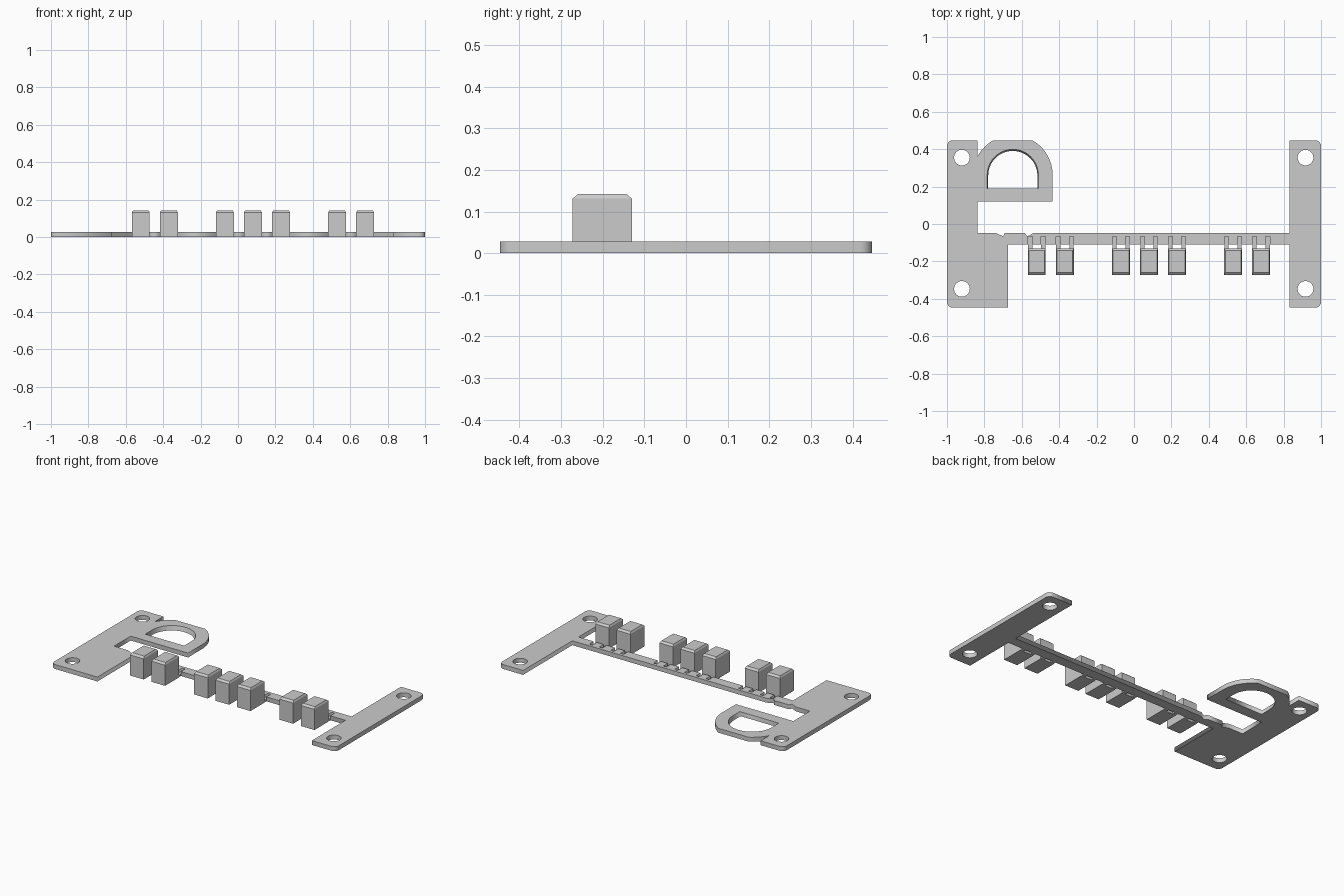
import bpy, bmesh, math

if "Cube" in bpy.data.objects:
    bpy.data.objects.remove(bpy.data.objects["Cube"])

T = 0.028                                   # plate thickness
KEYS = [-0.52, -0.37, -0.07, 0.08, 0.23, 0.53, 0.68]
ARM = 0.035                                 # hinge arm offset from key centre
ARM_W = 0.022
RING = (-0.648, 0.262)                      # centre of the D ring

grey = bpy.data.materials.new("light grey plastic")
grey.diffuse_color = (0.6, 0.6, 0.6, 1)
grey.use_nodes = True
grey.node_tree.nodes["Principled BSDF"].inputs["Base Color"].default_value = grey.diffuse_color


def arc(cx, cy, r, a0, a1, n):
    """Points along an arc, angles in degrees."""
    return [(cx + r * math.cos(math.radians(a0 + (a1 - a0) * i / n)),
             cy + r * math.sin(math.radians(a0 + (a1 - a0) * i / n))) for i in range(n + 1)]


def plate(name, loops):
    """Flat plate from an outline and its holes, standing on z = 0."""
    cu = bpy.data.curves.new(name + "_outline", 'CURVE')
    cu.dimensions = '2D'
    cu.fill_mode = 'BOTH'
    cu.extrude = T / 2
    for pts in loops:
        sp = cu.splines.new('POLY')
        sp.points.add(len(pts) - 1)
        for p, (x, y) in zip(sp.points, pts):
            p.co = (x, y, T / 2, 1)
        sp.use_cyclic_u = True
    tmp = bpy.data.objects.new(name + "_tmp", cu)
    bpy.context.collection.objects.link(tmp)
    dg = bpy.context.evaluated_depsgraph_get()
    me = bpy.data.meshes.new_from_object(tmp.evaluated_get(dg))
    bpy.data.objects.remove(tmp)
    bm = bmesh.new()
    bm.from_mesh(me)
    bmesh.ops.remove_doubles(bm, verts=bm.verts, dist=1e-5)
    zmid = sum(v.co.z for v in bm.verts) / len(bm.verts)
    for v in bm.verts:                      # seat exactly on the ground
        v.co.z = T if v.co.z > zmid else 0.0
        # ring opening tapers slightly towards the underside
        if v.co.z == 0 and -0.79 < v.co.x < -0.505 and 0.185 < v.co.y < 0.405:
            v.co.x = RING[0] + (v.co.x - RING[0]) * 0.96
            v.co.y = 0.19 + (v.co.y - 0.19) * 0.96
    bmesh.ops.recalc_face_normals(bm, faces=bm.faces)
    return finish(name, bm, me)


def finish(name, bm, me=None):
    me = me or bpy.data.meshes.new(name)
    bm.to_mesh(me)
    bm.free()
    me.name = name
    me.materials.clear()
    me.materials.append(grey)
    ob = bpy.data.objects.new(name, me)
    bpy.context.collection.objects.link(ob)
    return ob


def box(name, x0, x1, y0, y1, z0, z1, chamfer=None):
    """Box; chamfer = (x inset, y inset, height) narrows the top."""
    levels = [(z0, 0, 0), (z1, 0, 0)]
    if chamfer:
        ix, iy, h = chamfer
        levels = [(z0, 0, 0), (z1 - h, 0, 0), (z1, ix, iy)]
    bm = bmesh.new()
    rings = [[bm.verts.new(c) for c in ((x0 + ix, y0 + iy, z), (x1 - ix, y0 + iy, z),
                                        (x1 - ix, y1 - iy, z), (x0 + ix, y1 - iy, z))]
             for z, ix, iy in levels]
    bm.faces.new(rings[0][::-1])
    bm.faces.new(rings[-1])
    for a, b in zip(rings, rings[1:]):
        for i in range(4):
            j = (i + 1) % 4
            bm.faces.new((a[i], a[j], b[j], b[i]))
    return finish(name, bm)


# Frame outline, counter-clockwise: left foot, bar front edge with notches
outline = arc(-0.97, -0.417, 0.03, 180, 270, 5)
outline += [(-0.675, -0.447), (-0.675, -0.11)]
for kx in KEYS:
    for s in (-1, 1):
        a, b = kx + s * ARM - ARM_W / 2, kx + s * ARM + ARM_W / 2
        outline += [(a, -0.11), (a, -0.066), (b, -0.066), (b, -0.11)]

# Right mounting plate
outline += [(0.832, -0.11), (0.832, -0.447)]
outline += arc(0.97, -0.417, 0.03, 270, 360, 5)
outline += arc(0.97, 0.417, 0.03, 0, 90, 5)
outline += [(0.832, 0.447), (0.832, -0.047)]

# Bar back edge with two small nicks
outline += [(-0.535, -0.047), (-0.57, -0.066), (-0.585, -0.047),
            (-0.69, -0.047), (-0.70, -0.066), (-0.74, -0.047), (-0.838, -0.047)]

# D ring, then left mounting plate
outline += [(-0.838, 0.12), (-0.435, 0.12)]
outline += arc(*RING, 0.213, 2, 60.3, 10)
outline += arc(*RING, 0.213, 119.7, 153, 6)
outline += [(-0.838, 0.36), (-0.838, 0.447)]
outline += arc(-0.97, 0.417, 0.03, 90, 180, 5)

opening = [(-0.785, 0.19), (-0.511, 0.19)] + arc(*RING, 0.137, 0, 180, 24)
screw_holes = [arc(x, y, 0.042, 0, 348.75, 31)
               for x in (-0.92, 0.917) for y in (-0.347, 0.355)]
plate("frame", [outline, opening] + screw_holes)

# Keys, each held by two thin hinge arms
for i, kx in enumerate(KEYS, 1):
    box(f"key_{i}", kx - 0.048, kx + 0.048, -0.272, -0.13, 0, 0.142, (0.006, 0.013, 0.011))
    for side, s in (("left", -1), ("right", 1)):
        cx = kx + s * ARM
        box(f"hinge_arm_{i}_{side}", cx - ARM_W / 2, cx + ARM_W / 2, -0.131, -0.066, 0, 0.012)
